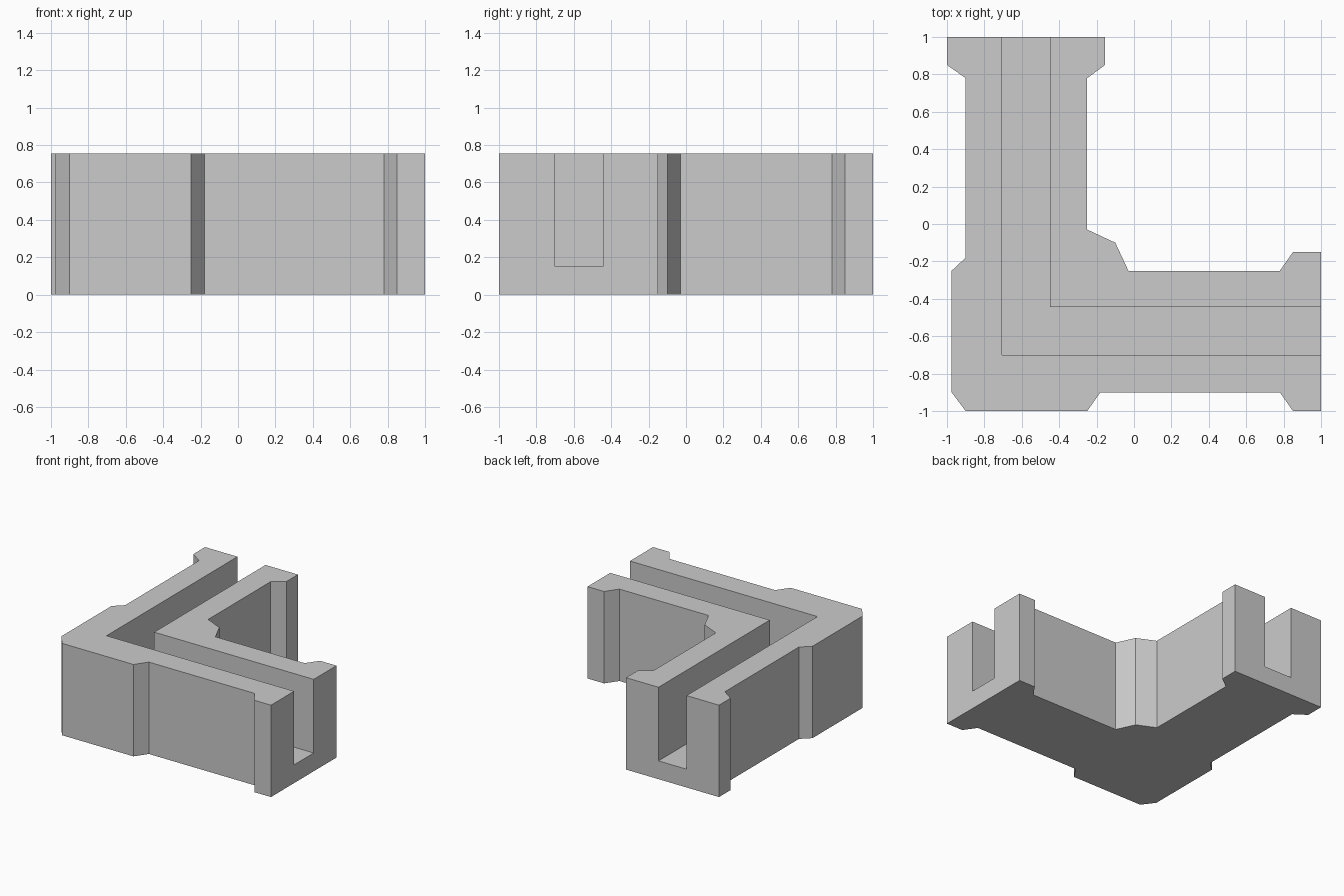
import bpy
import bmesh

HEIGHT = 0.755
FLOOR = 0.15

default = bpy.data.objects.get("Cube")
if default:
    bpy.data.objects.remove(default, do_unlink=True)

# Plain grey material
grey = bpy.data.materials.new("plain grey")
grey.use_nodes = True
colour = (0.6, 0.6, 0.6, 1.0)
grey.diffuse_color = colour
grey.node_tree.nodes["Principled BSDF"].inputs["Base Color"].default_value = colour


def prism(name, outline, bottom, top):
    """Extrude a flat outline straight up into a solid."""
    bm = bmesh.new()
    base = bm.faces.new([bm.verts.new((x, y, bottom)) for x, y in outline])
    sides = bmesh.ops.extrude_face_region(bm, geom=[base])
    raised = [v for v in sides["geom"] if isinstance(v, bmesh.types.BMVert)]
    bmesh.ops.translate(bm, verts=raised, vec=(0, 0, top - bottom))
    bmesh.ops.recalc_face_normals(bm, faces=bm.faces)
    mesh = bpy.data.meshes.new(name)
    bm.to_mesh(mesh)
    bm.free()
    mesh.materials.append(grey)
    obj = bpy.data.objects.new(name, mesh)
    bpy.context.collection.objects.link(obj)
    return obj


# L-shaped body with flared ends, thick outer corner and inner corner web
front_side = [(-0.9, -1), (-0.25, -1), (-0.18, -0.9), (0.78, -0.9), (0.85, -1), (1, -1)]
inner_side = [(1, -0.15), (0.85, -0.15), (0.78, -0.25), (-0.03, -0.25), (-0.1, -0.1),
              (-0.25, -0.03), (-0.25, 0.78), (-0.155, 0.85), (-0.155, 1)]
left_side = [(-1, 1), (-1, 0.85), (-0.9, 0.78), (-0.9, -0.18), (-0.975, -0.25), (-0.975, -0.9)]
body = prism("corner_channel_body", front_side + inner_side + left_side, 0, HEIGHT)

# L-shaped channel, open at the top and at both ends
channel = [(-0.705, -0.7), (1.1, -0.7), (1.1, -0.445), (-0.45, -0.445),
           (-0.45, 1.1), (-0.705, 1.1)]
cutter = prism("channel_cutter", channel, FLOOR, HEIGHT + 0.1)
cutter.hide_render = True

cut = body.modifiers.new("channel", 'BOOLEAN')
cut.operation = 'DIFFERENCE'
cut.solver = 'EXACT'
cut.object = cutter

# Apply the cut and remove the helper
bpy.context.view_layer.objects.active = body
body.select_set(True)
bpy.ops.object.modifier_apply(modifier=cut.name)
bpy.data.objects.remove(cutter, do_unlink=True)
